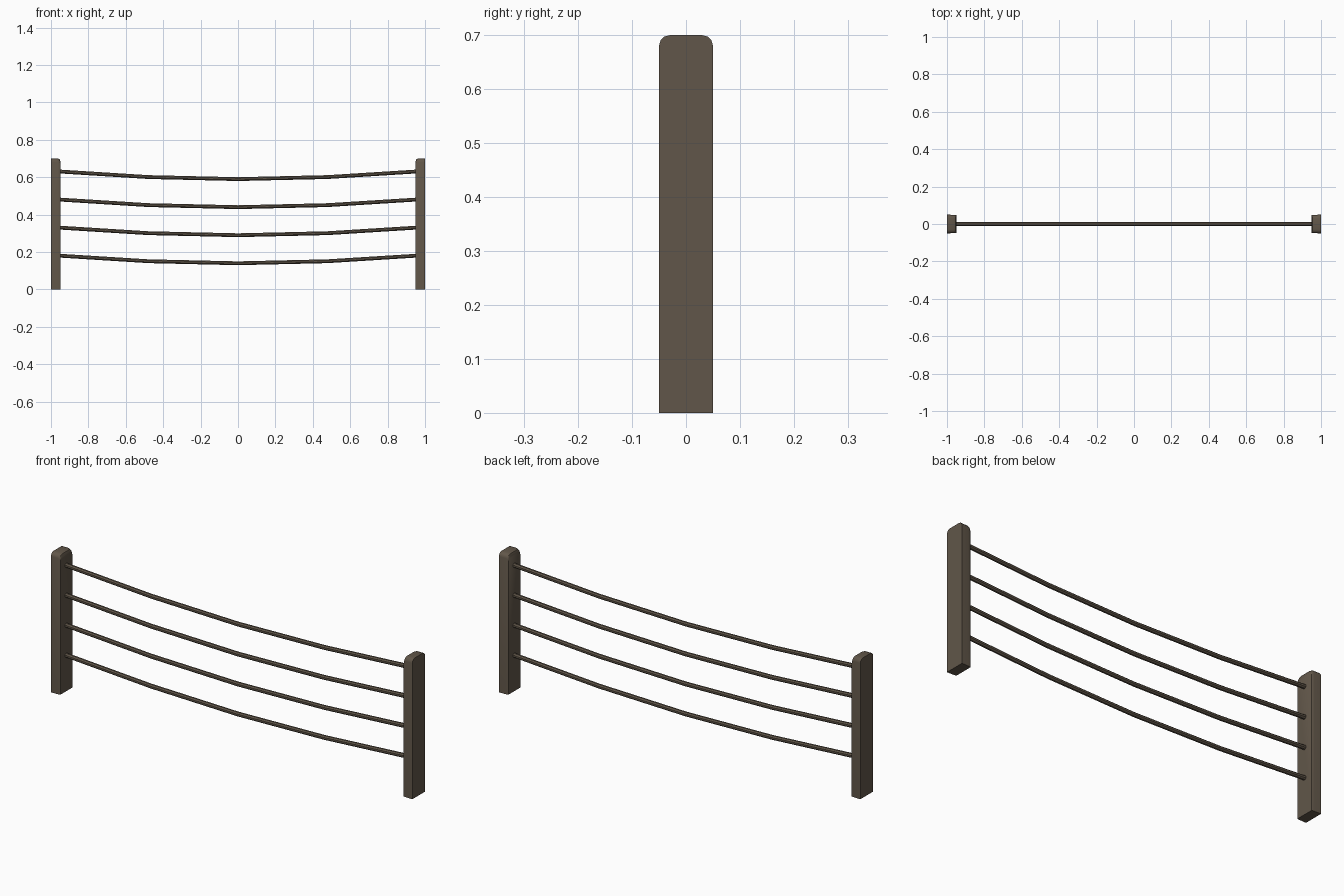
import bpy, bmesh, math
from mathutils import Vector

if "Cube" in bpy.data.objects:
    bpy.data.objects.remove(bpy.data.objects["Cube"])

wood = bpy.data.materials.new("weathered brown wood")
wood.diffuse_color = (0.120, 0.094, 0.067, 1)
wood.use_nodes = True
wood.node_tree.nodes["Principled BSDF"].inputs["Base Color"].default_value = wood.diffuse_color


def finish(name, bm):
    bmesh.ops.recalc_face_normals(bm, faces=bm.faces)
    me = bpy.data.meshes.new(name)
    bm.to_mesh(me)
    bm.free()
    me.materials.append(wood)
    ob = bpy.data.objects.new(name, me)
    bpy.context.collection.objects.link(ob)
    bpy.context.view_layer.objects.active = ob
    bpy.ops.object.select_all(action='DESELECT')
    ob.select_set(True)
    bpy.ops.object.shade_smooth_by_angle(angle=math.radians(35))
    return ob


def post(name, side):
    # Rounded-top profile, flat on the outer face and eased on the inner face
    def ring(x, w, h, r):
        pts = [(-w, 0), (w, 0)]
        pts += [(w - r + r * math.cos(a), h - r + r * math.sin(a))
                for a in (i * math.pi / 6 for i in range(4))]
        pts += [(-y, z) for y, z in reversed(pts[2:])]
        return [bm.verts.new((side * x, y, z)) for y, z in pts]
    bm = bmesh.new()
    rings = [ring(1.0, 0.05, 0.70, 0.02), ring(0.963, 0.049, 0.70, 0.02),
             ring(0.954, 0.048, 0.696, 0.02), ring(0.95, 0.047, 0.687, 0.02)]
    for a, b in zip(rings, rings[1:]):
        for i in range(len(a)):
            j = (i + 1) % len(a)
            bm.faces.new((a[i], a[j], b[j], b[i]))
    bm.faces.new(rings[0])
    bm.faces.new(rings[-1])
    finish(name, bm)


def rail(name, z, sides=8, r=0.011):
    # Sagging bar in four straight segments
    bm = bmesh.new()
    path = [(-0.96, 0.041), (-0.48, 0.011), (0, 0), (0.48, 0.011), (0.96, 0.041)]
    rings = [[bm.verts.new((x, r * math.cos(t), z + dz + r * math.sin(t)))
              for t in ((i + 0.5) * 2 * math.pi / sides for i in range(sides))]
             for x, dz in path]
    for a, b in zip(rings, rings[1:]):
        for i in range(sides):
            j = (i + 1) % sides
            bm.faces.new((a[i], a[j], b[j], b[i]))
    bm.faces.new(rings[0])
    bm.faces.new(rings[-1])
    finish(name, bm)


post("left_post", -1)
post("right_post", 1)
for k in range(4):
    rail(f"rail_{k + 1}", 0.14 + 0.15 * k)
